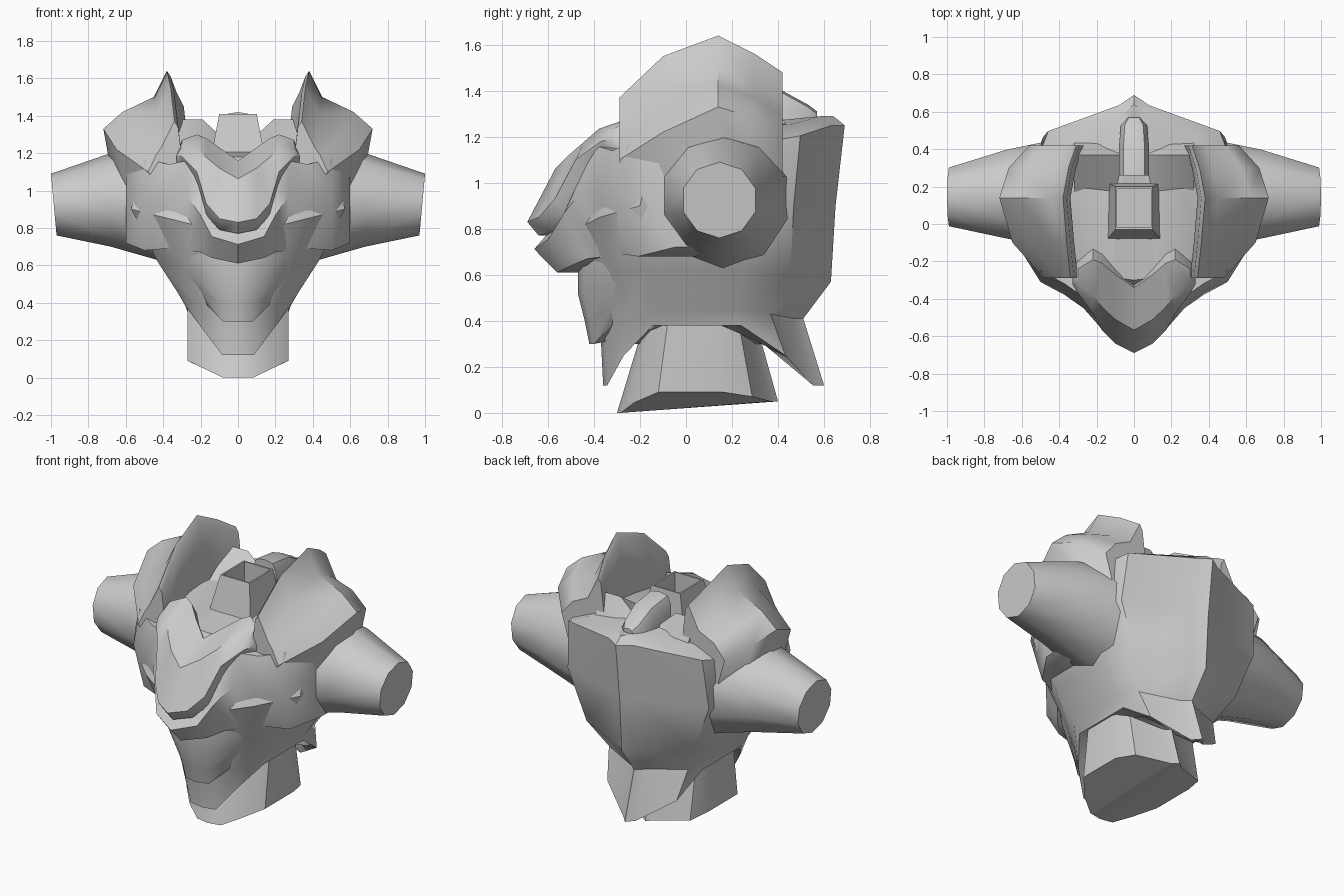
import bpy
import bmesh
import math

old = bpy.data.objects.get("Cube")
if old:
    bpy.data.objects.remove(old, do_unlink=True)

# The single painted colour
grey = bpy.data.materials.new("plain_grey")
grey.use_nodes = True
shade = 0.6
colour = (shade, shade, shade, 1)
grey.diffuse_color = colour
grey.node_tree.nodes["Principled BSDF"].inputs["Base Color"].default_value = colour


def mix(start, end, amount=0.5):
    return start + (end - start) * amount


def loft(name, rows, ring=False, first_cap=True, angle=42):
    """Skin consecutive rows of points, cap the ends and mirror across the middle."""
    bm = bmesh.new()
    for side in (1, -1):
        grid = [[bm.verts.new((side * x, y, z)) for x, y, z in row] for row in rows]
        count = len(grid[0])
        for lower, upper in zip(grid, grid[1:]):
            for i in range(count if ring else count - 1):
                following = (i + 1) % count
                bm.faces.new((lower[i], lower[following], upper[following], upper[i]))
        if first_cap:
            bm.faces.new(grid[0])
        bm.faces.new(grid[-1])
    bmesh.ops.remove_doubles(bm, verts=bm.verts[:], dist=0.001)
    bmesh.ops.recalc_face_normals(bm, faces=bm.faces[:])
    mesh = bpy.data.meshes.new(name)
    bm.to_mesh(mesh)
    bm.free()
    mesh.materials.append(grey)
    part = bpy.data.objects.new(name, mesh)
    bpy.context.collection.objects.link(part)
    bpy.ops.object.select_all(action="DESELECT")
    part.select_set(True)
    bpy.context.view_layer.objects.active = part
    bpy.ops.object.shade_smooth_by_angle(angle=math.radians(angle))


def body_row(width, front, back, front_z, side_z, back_z):
    """Half outline round the body, from front centre to back centre."""
    return [
        (0, front, front_z),
        (width * 0.3, front * 0.95, front_z),
        (width * 0.65, front * 0.75, mix(front_z, side_z)),
        (width, front * 0.4, side_z),
        (width, back * 0.4, side_z),
        (width * 0.85, back * 0.72, mix(side_z, back_z)),
        (width * 0.15, back * 0.92, back_z),
        (0, back, back_z),
    ]


# Torso, from the recessed underside and pointed hem up to the deck
loft("torso", [
    body_row(width=0.2, front=-0.28, back=0.4, front_z=0.3, side_z=0.38, back_z=0.3),
    body_row(width=0.28, front=-0.36, back=0.6, front_z=0.12, side_z=0.38, back_z=0.12),
    body_row(width=0.32, front=-0.37, back=0.51, front_z=0.32, side_z=0.45, back_z=0.41),
    body_row(width=0.43, front=-0.43, back=0.63, front_z=0.6, side_z=0.62, back_z=0.57),
    body_row(width=0.57, front=-0.5, back=0.65, front_z=0.8, side_z=0.9, back_z=0.9),
    body_row(width=0.54, front=-0.35, back=0.69, front_z=1.1, side_z=1.16, back_z=1.25),
    body_row(width=0.4, front=-0.3, back=0.64, front_z=1.18, side_z=1.22, back_z=1.29),
])

# Waist stub with a pointed underside
loft("waist", [
    body_row(width=0.27, front=-0.3, back=0.4, front_z=0, side_z=0.09, back_z=0.05),
    body_row(width=0.27, front=-0.2, back=0.33, front_z=0.33, side_z=0.39, back_z=0.3),
])

# Abdomen plate, bulging in the middle
loft("abdomen_plate", [
    body_row(width=0.26, front=-0.42, back=0.1, front_z=0.3, side_z=0.48, back_z=0.4),
    body_row(width=0.3, front=-0.44, back=0.1, front_z=0.4, side_z=0.52, back_z=0.5),
    body_row(width=0.36, front=-0.47, back=0.1, front_z=0.52, side_z=0.58, back_z=0.6),
    body_row(width=0.4, front=-0.47, back=0.1, front_z=0.65, side_z=0.7, back_z=0.7),
])


# Outer chest armour, from the centre outward
def chest_row(x, front, top, low):
    outline = [(front + 0.2, top), (front + 0.06, top), (front, mix(low, top, 0.6)),
               (front + 0.1, low), (front + 0.35, low)]
    return [(x, y, z) for y, z in outline]


loft("outer_chest", [
    chest_row(x=0, front=-0.66, top=0.78, low=0.61),
    chest_row(x=0.14, front=-0.6, top=0.83, low=0.64),
    chest_row(x=0.2, front=-0.53, top=1, low=0.67),
    chest_row(x=0.27, front=-0.45, top=1.16, low=0.68),
    chest_row(x=0.37, front=-0.38, top=1.14, low=0.69),
    chest_row(x=0.5, front=-0.31, top=1.17, low=0.68),
    chest_row(x=0.6, front=-0.15, top=1.17, low=0.72),
], ring=True, first_cap=False)


# Raised centre plate with a notched top edge
def plate_row(x, back, top, front, low):
    outline = [(back + 0.06, top - 0.1), (back, top),
               (mix(back, front, 0.65), mix(top, low, 0.25)),
               (front, low + 0.06), (front + 0.05, low), (front + 0.2, low)]
    return [(x, y, z) for y, z in outline]


loft("centre_chest_plate", [
    plate_row(x=0, back=-0.34, top=1.16, front=-0.69, low=0.77),
    plate_row(x=0.1, back=-0.27, top=1.23, front=-0.64, low=0.79),
    plate_row(x=0.17, back=-0.21, top=1.28, front=-0.57, low=0.87),
    plate_row(x=0.22, back=-0.19, top=1.3, front=-0.48, low=1.04),
    plate_row(x=0.3, back=-0.24, top=1.27, front=-0.37, low=1.12),
    plate_row(x=0.33, back=-0.27, top=1.2, front=-0.32, low=1.13),
], ring=True, first_cap=False)


# Shoulder domes with raised inner fins, front to back
def shoulder_row(y, fin, peak, outer, bulge):
    outline = [(fin - 0.04, 1.1), (fin - 0.04, peak - 0.2), (fin - 0.02, peak - 0.03),
               (fin, peak), (fin + 0.07, peak - 0.14),
               (mix(fin, outer, 0.7), bulge + 0.09), (outer, bulge),
               (outer - 0.06, 1)]
    return [(x, y, z) for x, z in outline]


loft("shoulder_armour", [
    shoulder_row(y=-0.29, fin=0.34, peak=1.37, outer=0.48, bulge=1.1),
    shoulder_row(y=-0.1, fin=0.36, peak=1.55, outer=0.65, bulge=1.22),
    shoulder_row(y=0.14, fin=0.38, peak=1.64, outer=0.72, bulge=1.33),
    shoulder_row(y=0.3, fin=0.35, peak=1.56, outer=0.67, bulge=1.28),
    shoulder_row(y=0.42, fin=0.31, peak=1.48, outer=0.56, bulge=1.2),
], ring=True)

# Rising collar behind the neck
loft("rear_collar", [
    [(x, 0.12, 1.2), (x, 0.37, peak), (x, 0.46, 1.2)]
    for x, peak in ((0.07, 1.27), (0.19, 1.38), (0.32, 1.38))
], ring=True)


# Rounded spine cap behind the neck
def cap_row(y, width, top):
    outline = [(0, top), (width * 0.7, top - 0.01), (width, top - 0.06),
               (width, 1.22), (0, 1.22)]
    return [(x, y, z) for x, z in outline]


loft("spine_cap", [
    cap_row(y=0.26, width=0.08, top=1.42),
    cap_row(y=0.42, width=0.08, top=1.4),
    cap_row(y=0.53, width=0.07, top=1.34),
    cap_row(y=0.57, width=0.04, top=1.31),
])


# Hollow square neck socket
def neck_row(width, front, back, z):
    return [(0, front, z), (width, front, z), (width, back, z), (0, back, z)]


loft("neck_socket", [
    neck_row(width=0.14, front=-0.08, back=0.22, z=1.2),
    neck_row(width=0.1, front=-0.03, back=0.2, z=1.41),
    neck_row(width=0.09, front=-0.02, back=0.19, z=1.41),
    neck_row(width=0.09, front=-0.02, back=0.19, z=1.26),
], angle=30)


# Tapered arm stubs with slightly slanted ends
def arm_row(x, y, z, radius, slant=0):
    turns = [math.tau * i / 10 for i in range(10)]
    return [(x + slant * math.cos(t), y + radius * math.sin(t), z + radius * math.cos(t))
            for t in turns]


loft("arm_stub", [
    arm_row(x=0.4, y=0.16, z=0.93, radius=0.31),
    arm_row(x=0.68, y=0.16, z=0.95, radius=0.25),
    arm_row(x=0.985, y=0.145, z=0.925, radius=0.165, slant=0.015),
], ring=True)
